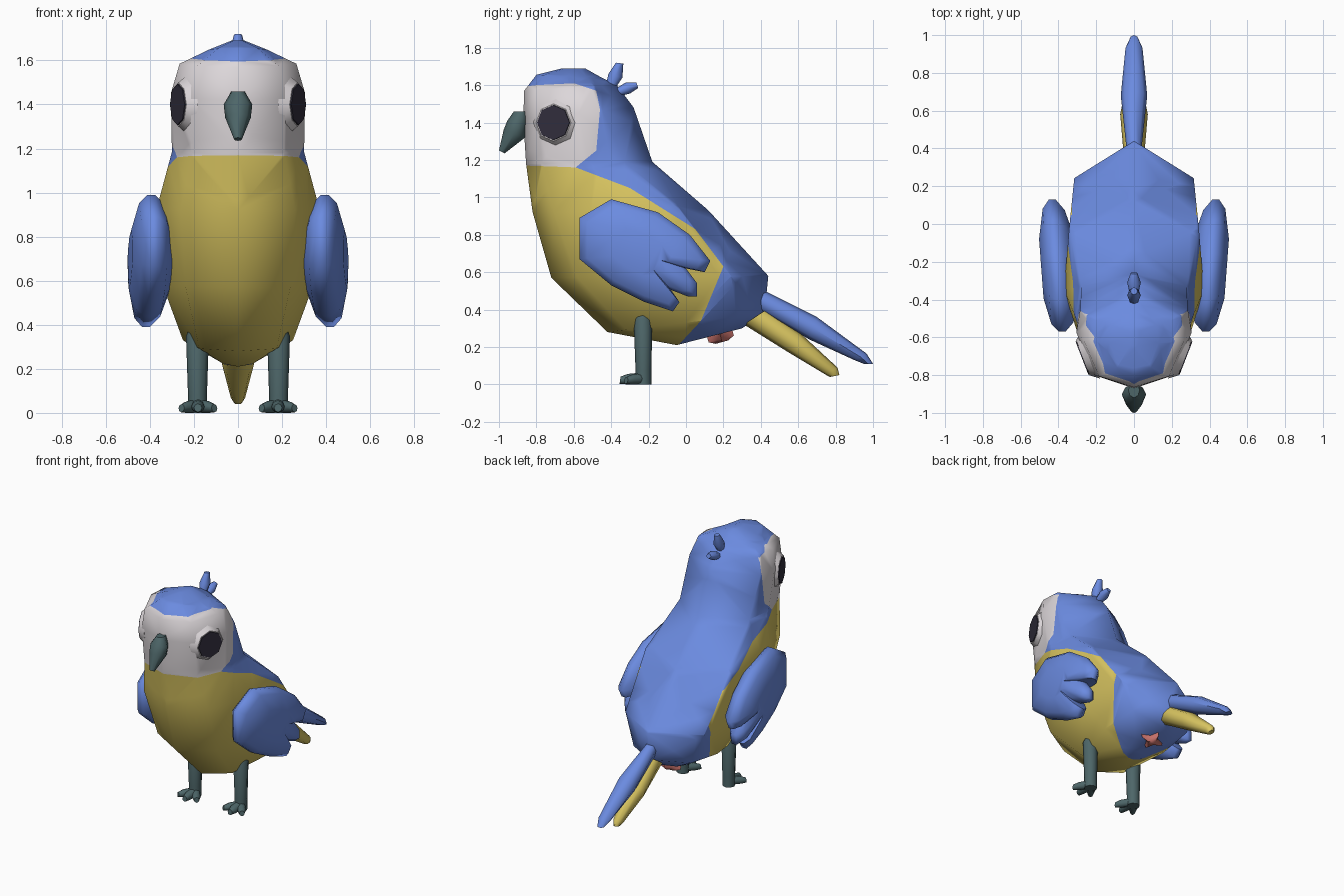
import bpy, bmesh, math
from mathutils import Matrix, Vector

if "Cube" in bpy.data.objects:
    bpy.data.objects.remove(bpy.data.objects["Cube"])


def colour(name, rgb):
    m = bpy.data.materials.new(name)
    m.diffuse_color = (*rgb, 1)
    m.use_nodes = True
    m.node_tree.nodes["Principled BSDF"].inputs["Base Color"].default_value = m.diffuse_color
    return m


BLUE = colour("feather blue", (0.147, 0.258, 0.745))
YELLOW = colour("belly yellow", (0.70, 0.565, 0.12))
WHITE = colour("face white", (0.72, 0.68, 0.70))
DARK = colour("eye dark", (0.03, 0.027, 0.045))
TEAL = colour("beak and leg teal", (0.075, 0.133, 0.14))
RED = colour("vent red", (0.55, 0.16, 0.14))

OCT = [(0, 0), (0.15, 0.71), (0.5, 1.0), (0.85, 0.71), (1, 0)]


def body_section(back):
    return [(0, 0), (0.12, 0.70), (0.5, 1.0), (back, 0.93), (1, 0)]


def finish(name, bm, mats, mirror=False, angle=50):
    bmesh.ops.recalc_face_normals(bm, faces=bm.faces)
    me = bpy.data.meshes.new(name)
    bm.to_mesh(me)
    bm.free()
    ob = bpy.data.objects.new(name, me)
    bpy.context.collection.objects.link(ob)
    for m in mats:
        me.materials.append(m)
    bpy.ops.object.select_all(action='DESELECT')
    ob.select_set(True)
    bpy.context.view_layer.objects.active = ob
    bpy.ops.object.shade_smooth_by_angle(angle=math.radians(angle))
    if mirror:
        ob.modifiers.new("mirror", 'MIRROR')
    return ob


def bridge(bm, loops):
    """Skin a list of equal loops and close both ends."""
    vs = [[bm.verts.new(p) for p in loop] for loop in loops]
    n = len(vs[0])
    for a, b in zip(vs, vs[1:]):
        for i in range(n):
            j = (i + 1) % n
            bm.faces.new((a[i], a[j], b[j], b[i]))
    bm.faces.new(vs[0])
    bm.faces.new(vs[-1])


def loft(rings):
    """Rings are (front y, front z, back y, back z, half width[, back corner])."""
    bm = bmesh.new()
    loops = []
    for fy, fz, by, bz, w, *back in rings:
        section = body_section(back[0]) if back else OCT
        half = [(w * x, fy + (by - fy) * t, fz + (bz - fz) * t) for t, x in section]
        loops.append(half + [(-x, y, z) for x, y, z in half[-2:0:-1]])
    bridge(bm, loops)
    return bm


def inside(p, poly):
    hit = False
    for (ay, az), (by, bz) in zip(poly, poly[1:] + poly[:1]):
        if (az > p[1]) != (bz > p[1]) and p[0] < ay + (p[1] - az) * (by - ay) / (bz - az):
            hit = not hit
    return hit


# Body and head, cut along the plumage borders
bm = loft([
    (-0.05, 0.21, 0.30, 0.30, 0.09, 0.80),
    (-0.42, 0.28, 0.42, 0.38, 0.25, 0.82),
    (-0.72, 0.57, 0.44, 0.58, 0.34, 0.83),
    (-0.82, 0.92, 0.12, 0.93, 0.37, 0.84),
    (-0.855, 1.18, -0.18, 1.19, 0.30, 0.78),
    (-0.87, 1.42, -0.28, 1.48, 0.305, 0.72),
    (-0.865, 1.57, -0.37, 1.60, 0.265, 0.75),
    (-0.80, 1.655, -0.46, 1.645, 0.13, 0.78),
    (-0.66, 1.69, -0.54, 1.69, 0.03, 0.78)])
bmesh.ops.triangulate(bm, faces=bm.faces)
face_line = [(-1, 1.575), (-0.8, 1.60), (-0.6, 1.61), (-0.48, 1.57), (-0.46, 1.47),
             (-0.48, 1.25), (-0.59, 1.16), (-1, 1.175)]
belly_line = [(-1, 1.175), (-0.59, 1.16), (-0.3, 1.05), (0.05, 0.83), (0.20, 0.63),
              (0.08, 0.34), (-0.05, 0.20), (-0.05, 0), (-1, 0)]
for line in (face_line, belly_line[:7]):
    for (ay, az), (by, bz) in zip(line, line[1:]):
        lo, hi = min(az, bz) - 0.12, max(az, bz) + 0.12
        faces = [f for f in bm.faces if any(lo < v.co.z < hi for v in f.verts)
                 or (min(v.co.z for v in f.verts) < lo and max(v.co.z for v in f.verts) > hi)]
        geom = set(faces) | {e for f in faces for e in f.edges} | {v for f in faces for v in f.verts}
        bmesh.ops.bisect_plane(bm, geom=list(geom), plane_co=(0, ay, az),
                               plane_no=(0, bz - az, ay - by), dist=1e-5)
for f in bm.faces:
    c = f.calc_center_median()
    p = (c.y, c.z)
    f.material_index = 2 if inside(p, face_line) else 1 if inside(p, belly_line) else 0
finish("body", bm, [BLUE, YELLOW, WHITE], angle=85)

# Beak
finish("beak", loft([
    (-0.92, 1.46, -0.84, 1.46, 0.03),
    (-0.955, 1.41, -0.85, 1.39, 0.065),
    (-0.975, 1.36, -0.86, 1.32, 0.058),
    (-1.0, 1.25, -0.97, 1.235, 0.018)]), [TEAL])

# Eyes: pale surround with a dark disc
eye_frame = Matrix.Translation((0.25, -0.70, 1.40)) @ \
    Vector((0.93, -0.36, 0.0)).to_track_quat('Z', 'Y').to_matrix().to_4x4()
for name, r1, r2, lift, depth, mat in (("eye_surround", 0.135, 0.10, 0.0, 0.044, WHITE),
                                       ("eye", 0.095, 0.093, 0.0235, 0.008, DARK)):
    bm = bmesh.new()
    bmesh.ops.create_cone(bm, cap_ends=True, segments=8, radius1=r1, radius2=r2, depth=depth,
                          matrix=eye_frame @ Matrix.Translation((0, 0, lift)))
    finish(name, bm, [mat], mirror=True, angle=40)

# Wings: notched outline swelling to both sides
outline = [(-0.57, 0.89), (-0.40, 0.99), (-0.15, 0.92), (0.02, 0.80), (0.13, 0.66),
           (0.10, 0.60), (0.0, 0.62), (0.06, 0.54), (0.06, 0.47), (0.01, 0.47),
           (-0.08, 0.505), (-0.035, 0.44), (-0.07, 0.39), (-0.22, 0.44), (-0.40, 0.53),
           (-0.57, 0.67)]


def wing_loop(scale, offset):
    cy, cz = -0.25, 0.70
    pts = [(cy + (y - cy) * scale, cz + (z - cz) * scale) for y, z in outline]
    return [(0.388 + 0.075 * (y + 0.5) + offset, y, z) for y, z in pts]


bm = bmesh.new()
bridge(bm, [wing_loop(0.45, -0.105), wing_loop(0.85, -0.065), wing_loop(1, -0.02),
            wing_loop(1, 0.015), wing_loop(0.87, 0.052), wing_loop(0.45, 0.083)])
finish("wing", bm, [BLUE], mirror=True, angle=65)

# Tail feathers
finish("upper_tail", loft([
    (0.38, 0.40, 0.42, 0.50, 0.04),
    (0.66, 0.24, 0.70, 0.36, 0.07),
    (0.90, 0.13, 0.965, 0.165, 0.045),
    (0.95, 0.11, 1.0, 0.11, 0.025)]), [BLUE])
finish("lower_tail", loft([
    (0.31, 0.32, 0.43, 0.40, 0.055),
    (0.55, 0.17, 0.61, 0.275, 0.073),
    (0.75, 0.05, 0.81, 0.09, 0.033),
    (0.77, 0.04, 0.82, 0.05, 0.018)]), [YELLOW])

# Crest feathers
finish("crest_upper", loft([
    (-0.43, 1.59, -0.38, 1.58, 0.022),
    (-0.415, 1.66, -0.34, 1.64, 0.036),
    (-0.375, 1.72, -0.335, 1.715, 0.018)]), [BLUE])
finish("crest_lower", loft([
    (-0.38, 1.58, -0.36, 1.54, 0.022),
    (-0.32, 1.615, -0.30, 1.555, 0.036),
    (-0.265, 1.615, -0.255, 1.585, 0.018)]), [BLUE])

# Legs
bm = loft([(-0.27, 0.0, -0.185, 0.0, 0.043), (-0.27, 0.08, -0.185, 0.08, 0.043),
           (-0.28, 0.35, -0.18, 0.35, 0.052), (-0.27, 0.375, -0.19, 0.375, 0.04)])
bm.transform(Matrix.Translation((0.184, 0, 0)))
finish("leg", bm, [TEAL], mirror=True)

# Toes fanned out from each leg
for name, turn, size in (("middle_toe", 0, 1), ("inner_toe", -38, 0.95), ("outer_toe", 38, 0.95)):
    bm = loft([(0.0, 0.0, 0.0, 0.065, 0.03), (-0.09, 0.0, -0.085, 0.056, 0.03),
               (-0.13, 0.003, -0.125, 0.042, 0.018)])
    bm.transform(Matrix.Translation((0.182, -0.225, 0))
                 @ Matrix.Rotation(math.radians(turn), 4, 'Z') @ Matrix.Scale(size, 4))
    finish(name, bm, [TEAL], mirror=True)

# Four-pointed vent under the rump
bm = bmesh.new()
bridge(bm, [[(1.25 * r * s * math.cos(i * math.pi / 4), r * s * math.sin(i * math.pi / 4), z)
             for i in range(8) for r in [0.07 if i % 2 == 0 else 0.028]]
            for s, z in ((0.5, -0.03), (1, -0.012), (1, 0.02))])
bm.transform(Matrix.Translation((0, 0.185, 0.255)) @ Matrix.Rotation(0.27, 4, 'X'))
finish("vent", bm, [RED])
